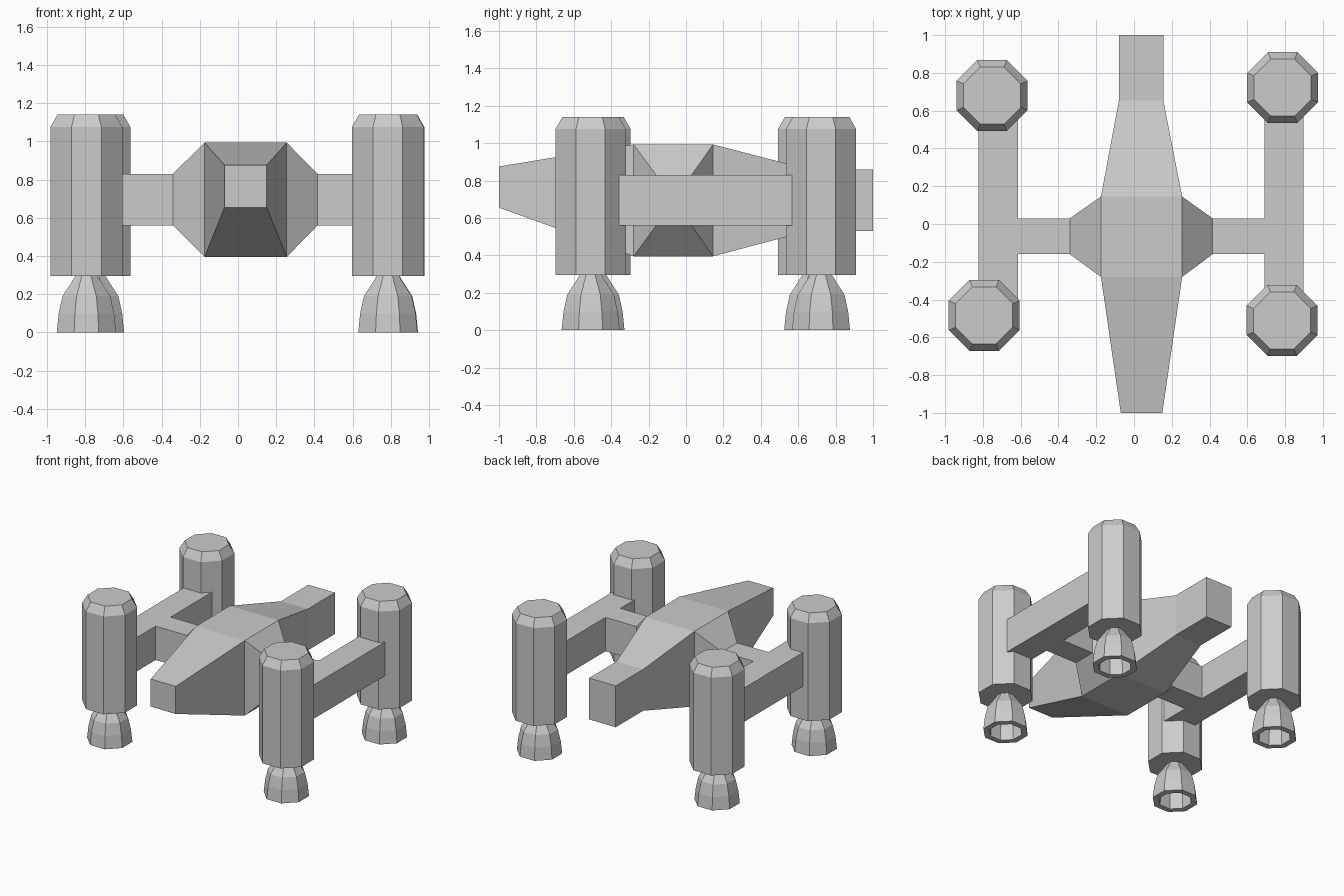
import bpy, bmesh, math

if "Cube" in bpy.data.objects:
    bpy.data.objects.remove(bpy.data.objects["Cube"])

grey = bpy.data.materials.new("hull_grey")
grey.diffuse_color = (0.6, 0.6, 0.6, 1)
grey.use_nodes = True
grey.node_tree.nodes["Principled BSDF"].inputs["Base Color"].default_value = grey.diffuse_color


def loft(name, rings):
    """Closed solid skinned through a list of equal-length point rings."""
    bm = bmesh.new()
    vr = [[bm.verts.new(p) for p in r] for r in rings]
    n = len(rings[0])
    for a, b in zip(vr, vr[1:]):
        for i in range(n):
            j = (i + 1) % n
            bm.faces.new((a[i], a[j], b[j], b[i]))
    bm.faces.new(vr[0])
    bm.faces.new(vr[-1])
    bmesh.ops.recalc_face_normals(bm, faces=bm.faces)
    me = bpy.data.meshes.new(name)
    bm.to_mesh(me)
    bm.free()
    me.materials.append(grey)
    ob = bpy.data.objects.new(name, me)
    bpy.context.collection.objects.link(ob)
    return ob


def rect_y(y, x0, x1, z0, z1):
    return [(x0, y, z0), (x1, y, z0), (x1, y, z1), (x0, y, z1)]


def rect_x(x, y0, y1, z0, z1):
    return [(x, y0, z0), (x, y1, z0), (x, y1, z1), (x, y0, z1)]


def octagon(cx, cy, apothem, z):
    r = apothem / math.cos(math.pi / 8)
    return [(cx + r * math.cos((i + .5) * math.pi / 4),
             cy + r * math.sin((i + .5) * math.pi / 4), z) for i in range(8)]


# Fuselage: tapered nose, boxy middle, straight tail
loft("fuselage", [
    rect_y(-1.0, -0.07, 0.15, 0.655, 0.875),
    rect_y(-0.28, -0.175, 0.255, 0.395, 0.993),
    rect_y(0.145, -0.175, 0.255, 0.395, 0.993),
    rect_y(0.655, -0.08, 0.155, 0.53, 0.86),
    rect_y(1.0, -0.08, 0.155, 0.53, 0.86)])

# Side arms (flared root into straight arm) and fore-aft beams
Z = (0.56, 0.83)
for side, root, neck, b_in, b_out, y0, y1 in (
        ("left", -0.175, -0.34, -0.615, -0.824, -0.484, 0.68),
        ("right", 0.255, 0.416, 0.69, 0.898, -0.51, 0.722)):
    loft(side + "_arm", [
        rect_x(root, -0.28, 0.145, 0.395, 0.993),
        rect_x(neck, -0.16, 0.03, *Z),
        rect_x(b_in, -0.16, 0.03, *Z)])
    loft(side + "_beam", [rect_y(y, b_in, b_out, *Z) for y in (y0, y1)])

# Engine pods with chamfered tops and hollow bell nozzles
POD = [(0.188, 0.295), (0.188, 1.075), (0.151, 1.14)]
NOZZLE = [(0.055, 0.30), (0.086, 0.25), (0.125, 0.19), (0.145, 0.10),
          (0.155, 0.0), (0.112, 0.0), (0.105, 0.14)]
for name, cx, cy in (("front_left", -0.793, -0.484), ("back_left", -0.751, 0.68),
                     ("front_right", 0.784, -0.51), ("back_right", 0.787, 0.722)):
    loft(name + "_pod", [octagon(cx, cy, a, z) for a, z in POD])
    loft(name + "_nozzle", [octagon(cx, cy, a, z) for a, z in NOZZLE])
